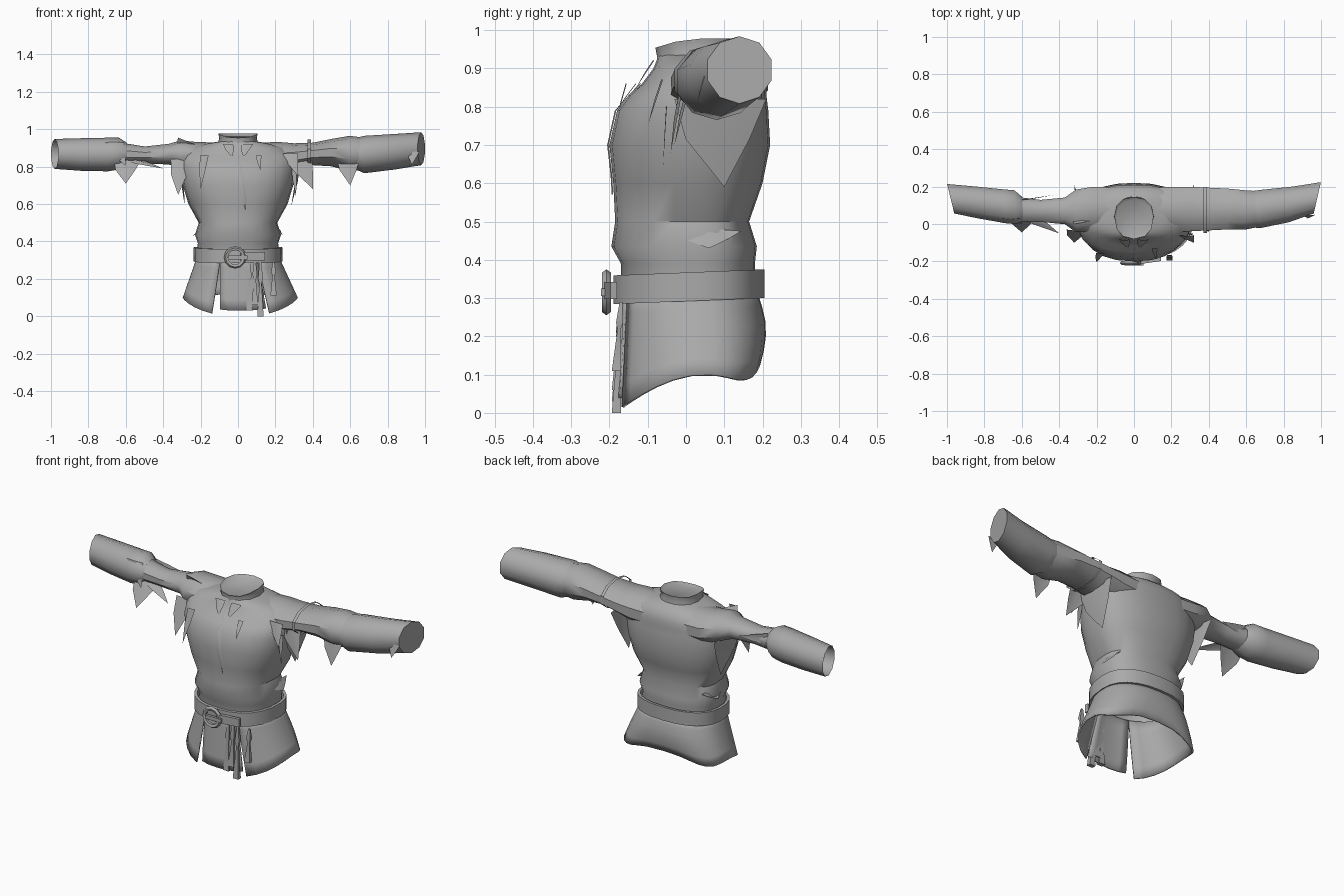
import bpy, bmesh, math
from math import cos, sin, radians, copysign
from mathutils import Vector

cube = bpy.data.objects.get("Cube")
if cube:
    bpy.data.objects.remove(cube, do_unlink=True)

cloth = bpy.data.materials.new("plain_grey")
cloth.use_nodes = True
grey = (0.4, 0.4, 0.4, 1)
cloth.diffuse_color = grey
cloth.node_tree.nodes["Principled BSDF"].inputs["Base Color"].default_value = grey


def add_mesh(name, verts, faces, thickness=0):
    mesh = bpy.data.meshes.new(name)
    mesh.from_pydata([tuple(v) for v in verts], [], faces)
    bm = bmesh.new()
    bm.from_mesh(mesh)
    bmesh.ops.recalc_face_normals(bm, faces=bm.faces)
    bm.to_mesh(mesh)
    bm.free()
    mesh.materials.append(cloth)
    obj = bpy.data.objects.new(name, mesh)
    bpy.context.collection.objects.link(obj)
    if thickness:
        solid = obj.modifiers.new("thickness", "SOLIDIFY")
        solid.thickness = thickness
        solid.offset = 0


def loft(name, rings, closed=True, cap=False, thickness=0):
    """Skin a list of equally long point rings."""
    n = len(rings[0])
    verts = [p for ring in rings for p in ring]
    faces = []
    for r in range(len(rings) - 1):
        for i in range(n if closed else n - 1):
            j = (i + 1) % n
            faces.append((r * n + i, r * n + j, (r + 1) * n + j, (r + 1) * n + i))
    if cap:
        faces.append(tuple(range(len(verts) - n, len(verts))))
    add_mesh(name, verts, faces, thickness)


def body_point(angle, z, half_width, front, back, back_square=0.85):
    """Point on a rounded body section; the front faces -y."""
    c, s = cos(angle), sin(angle)
    middle = 0.04
    reach = back - middle if s > 0 else middle - front
    power = back_square if s > 0 else 0.85
    soft = lambda v: copysign(abs(v) ** power, v)
    return Vector((half_width * soft(c), middle + reach * soft(s), z))


def body_ring(section, sides=24):
    return [body_point(math.tau * i / sides, *section) for i in range(sides)]


# Torso: height, half width, front, back
torso = [(.30, .22, -.17, .18), (.39, .215, -.17, .18), (.435, .23, -.195, .185),
         (.5, .21, -.185, .165), (.6, .265, -.19, .2), (.7, .295, -.2, .22),
         (.79, .31, -.18, .215), (.83, .31, -.15, .21), (.86, .3, -.115, .21),
         (.9, .25, -.085, .195), (.925, .16, -.075, .165), (.935, .1, -.07, .145)]
loft("torso", [body_ring(s) for s in torso])

# Collar: short band, lower at the front, closed inside
collar = []
for z, width, front, back in [(.91, .115, -.083, .15), (.95, .1, -.075, .14),
                              (.978, .105, -.08, .145), (.965, .09, -.06, .13)]:
    ring = body_ring((z, width, front, back), sides=12)
    for p in ring:
        p.z -= 0.3 * max(0, -p.y)
    collar.append(ring)
loft("collar", collar, cap=True)


# Skirt: panels split by tapering slits; the hem dips at the front and at the
# rear corners and arches up at the middle of the back
def hem_height(angle):
    facing = -sin(angle)
    if facing > 0:
        return 0.1 - 0.1 * facing ** 1.5
    return 0.1 - 0.02 * sin(2 * angle) ** 2 + 0.025 * facing ** 4


def skirt_panel(name, top, bottom, columns, lift=0):
    rings = []
    for row in range(6):
        t = row / 5
        ring = []
        for i in range(columns + 1):
            start = top[0] + (bottom[0] - top[0]) * t
            end = top[1] + (bottom[1] - top[1]) * t
            a = radians(start + (end - start) * i / columns)
            z = 0.32 + (hem_height(a) + lift - 0.32) * t
            p = body_point(a, z, 0.215 + 0.09 * t, -0.165 - 0.02 * t,
                           0.18 + 0.02 * sin(math.pi * t) + 0.01 * t, 0.85 - 0.15 * t)
            p.x += 0.012 * t
            ring.append(p)
        rings.append(ring)
    loft(name, rings, closed=False, thickness=0.008)


skirt_panel("skirt_wrap", (-66, 248), (-63, 244), 26)
skirt_panel("skirt_front", (-112, -66), (-107, -67), 5, lift=0.03)

# Belt: flat band, slightly higher at the back
belt = []
for z, grow in [(.285, 0), (.285, .015), (.36, .015), (.36, 0)]:
    ring = body_ring((z, .222 + grow, -.175 - grow, .19 + grow))
    for p in ring:
        p.z += 0.04 * (p.y + 0.17)
    belt.append(ring)
loft("belt", belt + belt[:1])

# Buckle ring, pin and strap end
bpy.ops.mesh.primitive_torus_add(major_segments=12, minor_segments=5, major_radius=0.048,
                                 minor_radius=0.012, location=(-.015, -.208, .315),
                                 rotation=(radians(90), 0, 0))
bpy.context.object.name = "buckle_ring"
bpy.context.object.data.materials.append(cloth)


def box(name, centre, size, tilt=(0, 0, 0)):
    bpy.ops.mesh.primitive_cube_add(size=1, location=centre, rotation=tilt)
    obj = bpy.context.object
    obj.name = name
    obj.scale = size
    obj.data.materials.append(cloth)


box("buckle_pin", (.0, -.215, .315), (.1, .015, .02))
box("strap_end", (.08, -.198, .32), (.13, .018, .045), (0, 0, radians(8)))


# Sleeves: x, centre y, centre z, half depth, half height; the ends slant forward
def sleeve(name, stations, sides=10, cap=False):
    rings = []
    for x, y, z, depth, height in stations:
        ring = []
        for i in range(sides):
            a = math.tau * (i + 0.5) / sides
            slant = 0.02 * (1 - cos(a)) * abs(x) ** 4
            ring.append(Vector((x - copysign(slant, x), y + depth * cos(a), z + height * sin(a))))
        rings.append(ring)
    loft(name, rings, cap=cap)


sleeve("left_sleeve", [(.08, .08, .84, .12, .088), (.22, .08, .845, .125, .087), (.3, .08, .855, .125, .07),
                       (.4, .08, .868, .12, .06), (.5, .08, .875, .115, .073),
                       (.6, .075, .87, .11, .095), (.68, .08, .87, .1, .085)])
sleeve("left_cuff", [(.62, .08, .87, .1, .08), (.68, .08, .865, .108, .1), (.85, .105, .88, .1, .095),
                     (1, .14, .896, .088, .088)], cap=True)
sleeve("left_arm_band", [(.372, .075, .87, .13, .075), (.39, .075, .87, .13, .075)])
sleeve("right_sleeve", [(-.08, .08, .84, .12, .088), (-.22, .08, .845, .125, .087), (-.31, .07, .865, .12, .075),
                        (-.37, .07, .867, .075, .055), (-.5, .07, .862, .062, .046),
                        (-.64, .08, .87, .07, .06)])
sleeve("right_cuff", [(-.6, .08, .87, .07, .06), (-.64, .09, .87, .095, .085), (-.7, .095, .865, .095, .09),
                      (-.85, .115, .865, .09, .087), (-1, .135, .868, .083, .08),
                      (-.93, .13, .868, .075, .072)], cap=True)


# Torn cloth: softly folded pointed scraps running from a base to a tip
def scrap(name, base, tip, width, across=(1, 0, 0)):
    base, tip = Vector(base), Vector(tip)
    side = Vector(across) * width / 2
    ridge = (tip - base).cross(side).normalized() * width * 0.06
    middle = base.lerp(tip, 0.45)
    verts = [base - side, base + ridge, base + side, middle - side * 0.8, middle + ridge,
             middle + side * 0.6, tip]
    add_mesh(name, verts, [(0, 1, 4, 3), (1, 2, 5, 4), (3, 4, 6), (4, 5, 6)])


right_scraps = [((-.59, .04, .84), (-.6, -.045, .71), .15), ((-.57, .04, .835), (-.4, -.05, .79), .12),
                ((-.3, -.03, .84), (-.32, -.1, .65), .12), ((-.18, -.155, .86), (-.2, -.205, .68), .045),
                ((-.26, .02, .91), (-.32, .0, .955), .1), ((-.66, .03, .93), (-.6, .0, .8), .1)]
left_scraps = [((.33, -.01, .84), (.4, -.04, .68), .13), ((.3, -.05, .8), (.31, -.06, .64), .03),
               ((.59, .01, .85), (.6, -.03, .7), .13),
               ((.28, -.06, .87), (.32, -.1, .75), .08), ((.11, -.13, .86), (.12, -.19, .78), .03),
               ((.94, .05, .88), (.93, .03, .81), .06)]
for label, group in (("right", right_scraps), ("left", left_scraps)):
    for index, (base, tip, width) in enumerate(group):
        scrap(f"{label}_torn_scrap_{index}", base, tip, width)

# Scraps mirrored on both sides: underarm, waist, collar lapel
for label, m in (("right", -1), ("left", 1)):
    scrap(label + "_underarm", (m * .32, .09, .82), (m * .285, .1, .59), .24, (0, 1, 0))
    scrap(label + "_waist_tear", (m * .2, .06, .475), (m * .24, .06, .43), .17, (0, 1, 0))
    scrap(label + "_lapel", (m * .05, -.083, .92), (m * .03, -.13, .85), .06)
scrap("back_sleeve_tear", (-.6, .13, .89), (-.43, .155, .87), .06, (0, 0, 1))

# Front neck opening: narrow strip that follows the chest
opening = [(0, -.118, .86, .008), (.005, -.182, .79, .014), (.02, -.202, .7, .016),
           (.035, -.193, .62, .01), (.04, -.19, .57, .001)]
loft("neck_opening", [[(x - w, y, z), (x, y - .004, z), (x + w, y, z)] for x, y, z, w in opening],
     closed=False)


# Tassels hanging from the belt: narrow at the top, wider at the end
def tassel(name, x, top, bottom):
    rings = []
    for t, half in ((0, .005), (.3, .013), (.4, .006), (1, .017)):
        y = -0.17 - 0.012 * t
        z = top + (bottom - top) * t
        rings.append([(x + half * u, y + half * 0.7 * v, z) for u, v in ((-1, -1), (1, -1), (1, 1), (-1, 1))])
    loft(name, rings, cap=True)


for index, (x, bottom) in enumerate([(.06, .03), (.09, .06), (.12, .0), (.19, .11)]):
    tassel(f"belt_tassel_{index}", x, 0.29, bottom)

# Soft shading with sharp creases
bpy.ops.object.select_all(action="DESELECT")
for obj in bpy.context.scene.objects:
    if obj.type == "MESH":
        obj.select_set(True)
        bpy.context.view_layer.objects.active = obj
bpy.ops.object.shade_smooth_by_angle(angle=radians(42))
